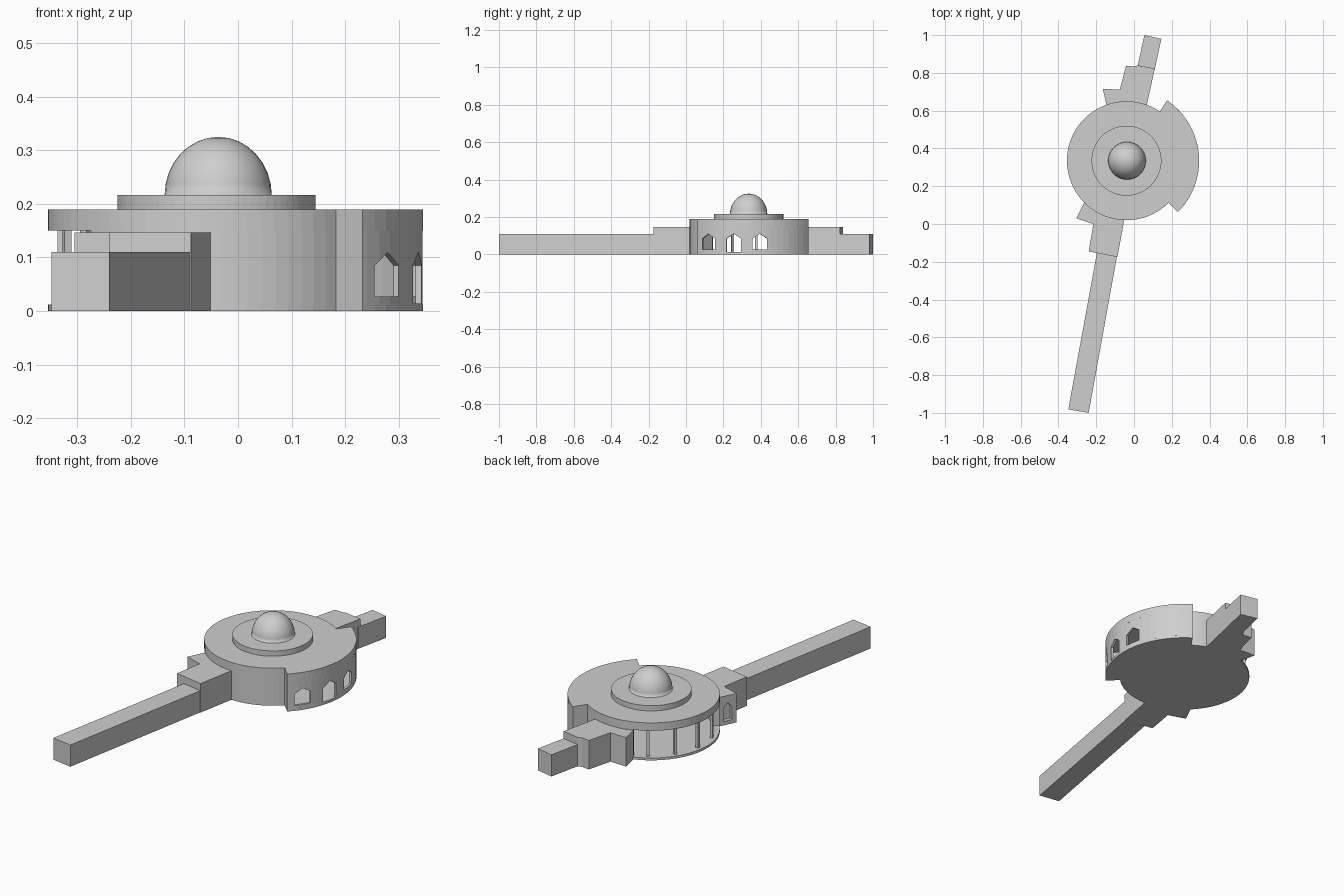
import bpy, bmesh, math
from mathutils import Vector, Matrix

if "Cube" in bpy.data.objects:
    bpy.data.objects.remove(bpy.data.objects["Cube"])

CX, CY = -0.04, 0.335            # centre of the round hall
R, R_BAY = 0.315, 0.385          # hall and projecting bay radii
BAY = (-45, 56)                  # bay start and end angles
FLOOR, CEIL, ROOF = 0.012, 0.15, 0.19

stone = bpy.data.materials.new("pale_grey")
stone.use_nodes = True
stone.diffuse_color = (0.62, 0.62, 0.62, 1)
stone.node_tree.nodes["Principled BSDF"].inputs["Base Color"].default_value = (0.62, 0.62, 0.62, 1)


def finish(name, bm):
    bmesh.ops.recalc_face_normals(bm, faces=bm.faces)
    mesh = bpy.data.meshes.new(name)
    bm.to_mesh(mesh)
    bm.free()
    mesh.materials.append(stone)
    obj = bpy.data.objects.new(name, mesh)
    bpy.context.collection.objects.link(obj)
    return obj


def prism(name, outline, z0, z1):
    """Extrude a flat outline upward."""
    bm = bmesh.new()
    face = bm.faces.new([bm.verts.new((x, y, z0)) for x, y in outline])
    top = bmesh.ops.extrude_face_region(bm, geom=[face])["geom"]
    verts = [v for v in top if isinstance(v, bmesh.types.BMVert)]
    bmesh.ops.translate(bm, verts=verts, vec=(0, 0, z1 - z0))
    return finish(name, bm)


def polar(r, deg):
    a = math.radians(deg)
    return CX + r * math.cos(a), CY + r * math.sin(a)


def arc(r, a0, a1):
    n = max(1, round(abs(a1 - a0) / 5))
    return [polar(r, a0 + (a1 - a0) * i / n) for i in range(n + 1)]


def wall(name, r0, r1, a0, a1):
    return prism(name, arc(r1, a0, a1) + arc(r0, a1, a0), FLOOR, CEIL)


def cut_arch(obj, centre, deg, width, sill, depth):
    """Cut a pointed opening facing the given direction."""
    h = width / 2
    shape = [(-h, sill), (h, sill), (h, 0.085), (0, 0.11), (-h, 0.085)]
    bm = bmesh.new()
    rot = Matrix.Rotation(math.radians(deg), 3, "Z")
    rings = [[bm.verts.new(rot @ Vector((d, s, z)) + Vector((*centre, 0)))
              for s, z in shape] for d in (-depth, depth)]
    for i in range(len(shape)):
        j = (i + 1) % len(shape)
        bm.faces.new((rings[0][i], rings[0][j], rings[1][j], rings[1][i]))
    for ring in rings:
        bm.faces.new(ring)
    cutter = finish("arch_cutter", bm)
    cutter.hide_render = True
    mod = obj.modifiers.new("arch", "BOOLEAN")
    mod.operation, mod.solver, mod.object = "DIFFERENCE", "EXACT", cutter
    bpy.context.view_layer.objects.active = obj
    bpy.ops.object.modifier_apply(modifier=mod.name)
    bpy.data.objects.remove(cutter)


# Floor and roof share the hall-plus-bay outline
plan = arc(R_BAY, *BAY) + arc(R, BAY[1], BAY[0] + 360)
prism("floor", plan, 0, FLOOR)
prism("roof", plan, CEIL, ROOF)

# Solid hall walls and the bay's side walls
wall("south_wall", R - 0.03, R, 222, 315)
wall("north_wall", R - 0.03, R, 56, 109)
wall("bay_south_side", R - 0.03, R_BAY, -45, -43)
wall("bay_north_side", R - 0.03, R_BAY, 54, 56)

# Curved bay wall with pointed windows and a door
bay = wall("bay_wall", R_BAY - 0.012, R_BAY, -43, 54)
for deg, sill in ((-34, 0.027), (-12, 0.014), (9, 0.027)):
    cut_arch(bay, polar(R_BAY, deg), deg, 0.08, sill, 0.04)

# Open colonnade
for i in range(4):
    deg = 122 + 25 * i
    wall(f"column_{i + 1}", 0.285, 0.299, deg - 1.3, deg + 1.3)

# Upper step and dome
prism("dome_base", arc(0.185, 0, 355), ROOF, 0.217)
bm = bmesh.new()
bmesh.ops.create_uvsphere(bm, u_segments=32, v_segments=16, radius=1)
bmesh.ops.bisect_plane(bm, geom=bm.verts[:] + bm.edges[:] + bm.faces[:],
                       plane_co=(0, 0, 0), plane_no=(0, 0, 1), clear_inner=True)
bmesh.ops.scale(bm, verts=bm.verts, vec=(0.1, 0.1, 0.109))
bmesh.ops.translate(bm, verts=bm.verts, vec=(CX + 0.003, CY, 0.216))
dome = finish("dome", bm)
dome.data.shade_smooth()

# Long front passage and its wider link with a side wing
prism("long_passage", [(-0.348, -0.982), (-0.24, -1), (-0.088, -0.16), (-0.195, -0.145)], 0, 0.11)
link = prism("front_link", [(-0.24, -0.145), (-0.088, -0.175), (-0.05, 0.03), (-0.1, 0.04),
                            (-0.263, 0.115), (-0.305, 0.03), (-0.215, 0.0)], 0, 0.147)
cut_arch(link, (-0.285, 0.072), 153, 0.045, 0.02, 0.02)

# Short rear passage and its stepped link
prism("rear_passage", [(0.055, 1), (0.145, 0.98), (0.108, 0.81), (0.018, 0.83)], 0, 0.11)
prism("rear_link", [(-0.165, 0.715), (-0.075, 0.712), (-0.042, 0.838), (0.0, 0.834), (0.02, 0.84),
                    (0.11, 0.823), (0.068, 0.63), (-0.04, 0.642), (-0.145, 0.627)], 0, 0.147)
